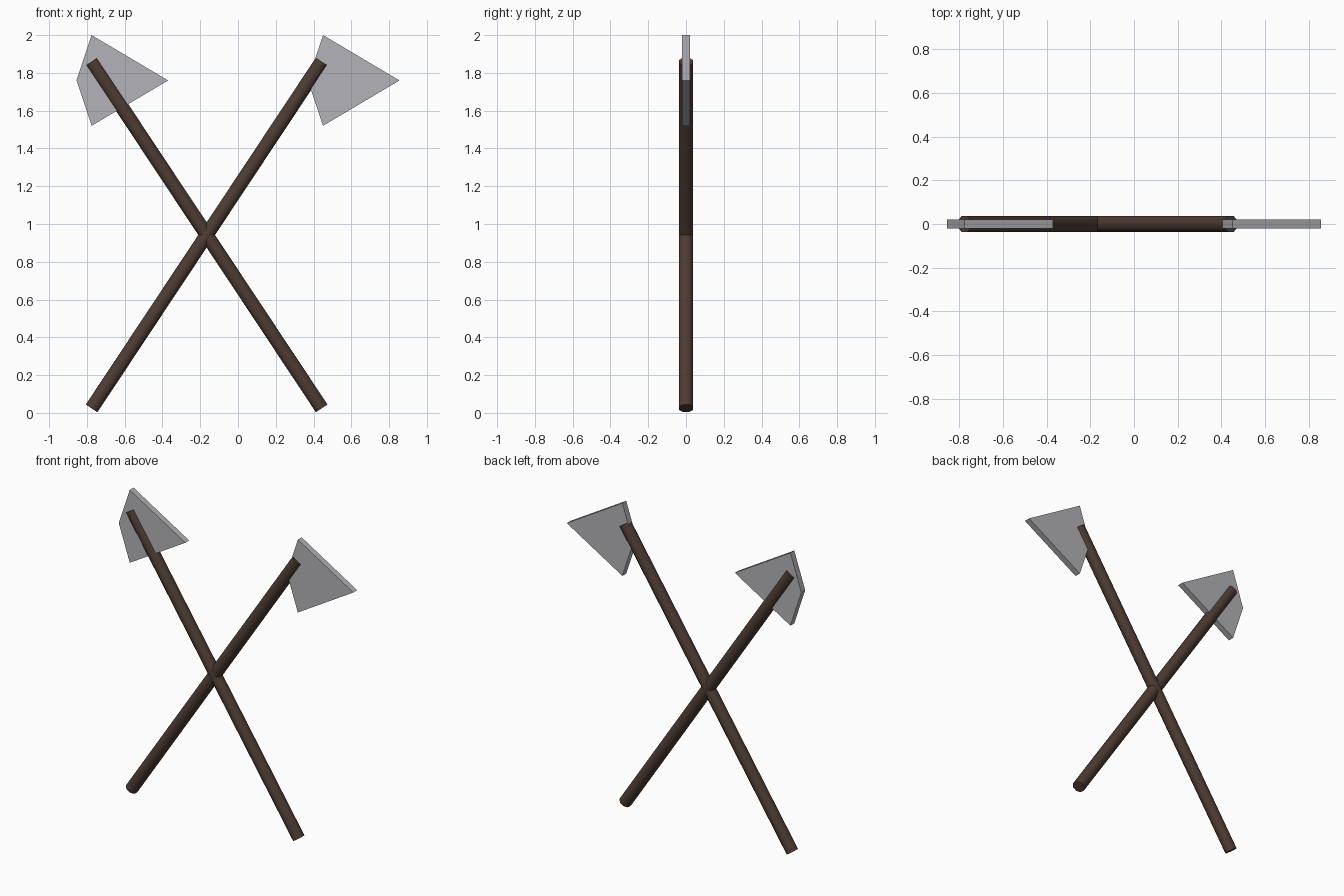
import bpy, bmesh, math
from mathutils import Vector

if "Cube" in bpy.data.objects:
    bpy.data.objects.remove(bpy.data.objects["Cube"])


def material(name, color):
    m = bpy.data.materials.new(name)
    m.diffuse_color = color
    m.use_nodes = True
    m.node_tree.nodes["Principled BSDF"].inputs["Base Color"].default_value = m.diffuse_color
    return m


wood = material("dark_wood", (0.075, 0.045, 0.033, 1))
steel = material("pale_metal", (0.45, 0.45, 0.48, 0.6))


def add_object(name, bm, mat):
    bmesh.ops.recalc_face_normals(bm, faces=bm.faces)
    mesh = bpy.data.meshes.new(name)
    bm.to_mesh(mesh)
    bm.free()
    mesh.materials.append(mat)
    ob = bpy.data.objects.new(name, mesh)
    bpy.context.collection.objects.link(ob)
    return ob


def handle(name, start, end, radius=0.04):
    a, b = Vector(start), Vector(end)
    bpy.ops.mesh.primitive_cylinder_add(vertices=8, radius=radius, depth=(b - a).length)
    ob = bpy.context.object
    ob.name = name
    # turn the octagon so that flats face front and back
    for v in ob.data.vertices:
        x, y = v.co.x, v.co.y
        c, s = math.cos(math.pi / 8), math.sin(math.pi / 8)
        v.co.x, v.co.y = x * c - y * s, x * s + y * c
    ob.location = (a + b) / 2
    d = b - a
    ob.rotation_euler = (0, math.atan2(d.x, d.z), 0)
    ob.data.materials.append(wood)
    bpy.ops.object.shade_smooth_by_angle(angle=math.radians(50))


def blade(name, x, z=1.76, t=0.02):
    # kite-shaped plate, point to the right
    profile = [(0, 0.24), (-0.08, 0), (0, -0.24), (0.405, 0)]
    bm = bmesh.new()
    face = bm.faces.new([bm.verts.new((x + px, -t, z + pz)) for px, pz in profile])
    ext = bmesh.ops.extrude_face_region(bm, geom=[face])
    moved = [g for g in ext["geom"] if isinstance(g, bmesh.types.BMVert)]
    bmesh.ops.translate(bm, verts=moved, vec=(0, 2 * t, 0))
    add_object(name, bm, steel)


# crossed handles
left, right = -0.775, 0.443
handle("handle_rising_right", (left, 0, 0.024), (right, 0, 1.86))
handle("handle_rising_left", (right, 0, 0.024), (left, 0, 1.86))

# blades, both facing the same way
blade("blade_left", -0.775)
blade("blade_right", 0.45)
